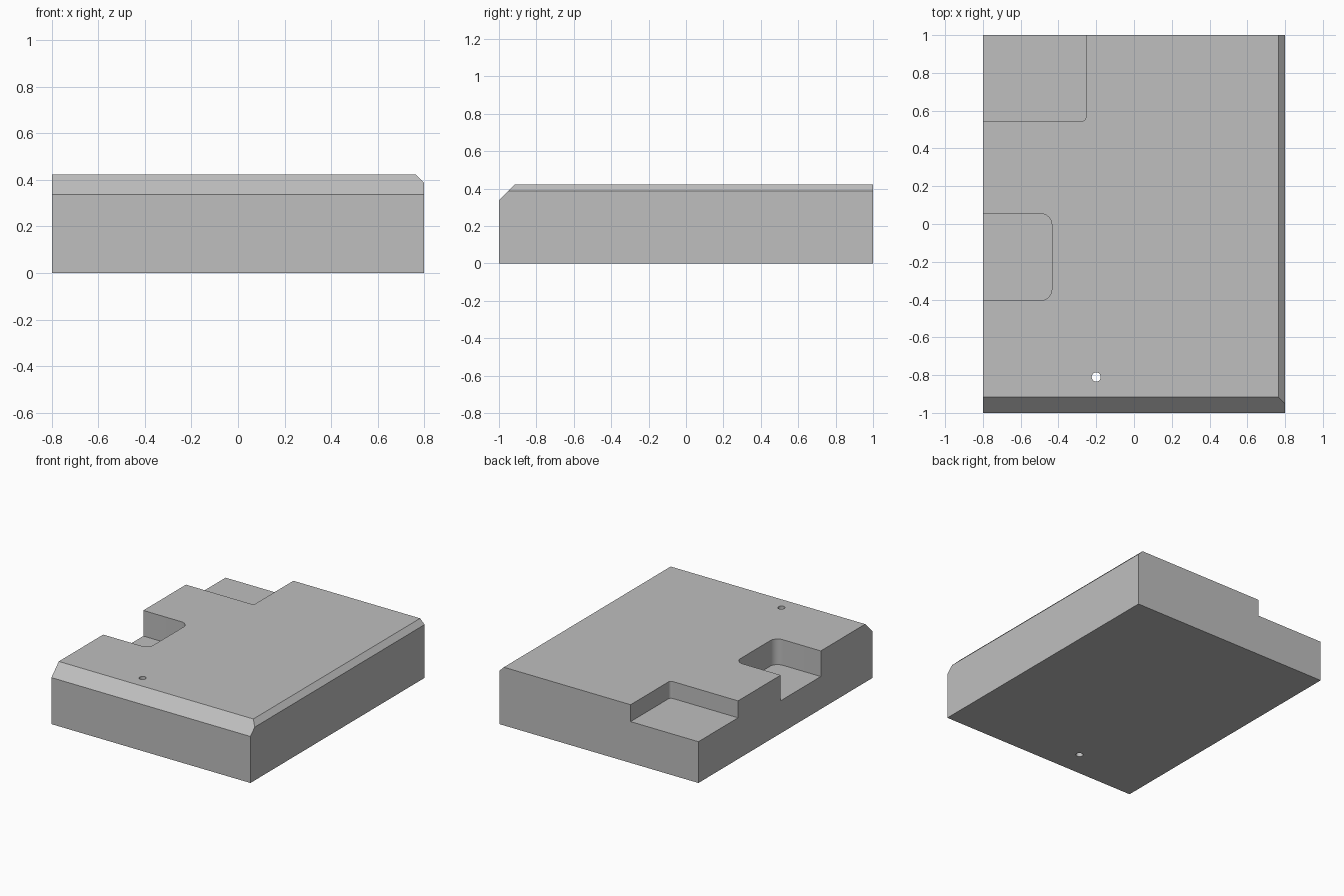
import bpy
import bmesh
import math
from mathutils import Vector, Matrix

if "Cube" in bpy.data.objects:
    bpy.data.objects.remove(bpy.data.objects["Cube"], do_unlink=True)

TOP = 0.423

grey = bpy.data.materials.new("plain grey")
grey.use_nodes = True
colour = (0.52, 0.52, 0.52, 1)
grey.diffuse_color = colour
grey.node_tree.nodes["Principled BSDF"].inputs["Base Color"].default_value = colour


def add_box(bm, low, high):
    """Fill bm with an axis-aligned box between two corners."""
    low, high = Vector(low), Vector(high)
    size = high - low
    matrix = Matrix.Translation((low + high) / 2) @ Matrix.Diagonal((*size, 1))
    bmesh.ops.create_cube(bm, size=1, matrix=matrix)


def finish(bm, name):
    bmesh.ops.recalc_face_normals(bm, faces=bm.faces)
    mesh = bpy.data.meshes.new(name)
    bm.to_mesh(mesh)
    bm.free()
    mesh.materials.append(grey)
    obj = bpy.data.objects.new(name, mesh)
    bpy.context.collection.objects.link(obj)
    return obj


def pocket(name, low, high, radius):
    """Box cutter whose inner (+x) upright edges are rounded."""
    bm = bmesh.new()
    add_box(bm, low, high)
    edges = [e for e in bm.edges
             if all(abs(v.co.x - high[0]) < 1e-4 for v in e.verts)
             and abs(e.verts[0].co.z - e.verts[1].co.z) > 0.01
             and e.verts[0].co.y < 0.9]
    bmesh.ops.bevel(bm, geom=edges, offset=radius, segments=10,
                    profile=0.5, affect='EDGES')
    return finish(bm, name)


def chamfer(bm, point, normal):
    """Slice off everything beyond a plane and close the cut."""
    cut = bmesh.ops.bisect_plane(bm, geom=bm.verts[:] + bm.edges[:] + bm.faces[:],
                                 plane_co=point, plane_no=normal, clear_outer=True)
    edges = [g for g in cut["geom_cut"] if isinstance(g, bmesh.types.BMEdge)]
    bmesh.ops.contextual_create(bm, geom=edges)


# Main block with front and left chamfers
bm = bmesh.new()
add_box(bm, (-0.8, -1, 0), (0.8, 1, TOP))
chamfer(bm, (0, -1, TOP - 0.085), (0, -1, 1))
chamfer(bm, (0.8, 0, TOP - 0.036), (1, 0, 1))
block = finish(bm, "block")

# Corner step, side pocket and small through hole
cutters = [
    pocket("corner_step_cutter", (-0.9, 0.545, 0.3), (-0.255, 1.1, 0.6), 0.02),
    pocket("side_pocket_cutter", (-0.9, -0.405, 0.237), (-0.435, 0.055, 0.6), 0.06),
]
bm = bmesh.new()
bmesh.ops.create_cone(bm, cap_ends=True, segments=32, radius1=0.024, radius2=0.024,
                      depth=1, matrix=Matrix.Translation((-0.2, -0.81, 0.2)))
cutters.append(finish(bm, "hole_cutter"))

bpy.ops.object.select_all(action='DESELECT')
bpy.context.view_layer.objects.active = block
block.select_set(True)
for cutter in cutters:
    cutter.hide_render = True
    mod = block.modifiers.new(cutter.name, 'BOOLEAN')
    mod.operation = 'DIFFERENCE'
    mod.solver = 'EXACT'
    mod.object = cutter
    bpy.ops.object.modifier_apply(modifier=mod.name)
    bpy.data.objects.remove(cutter, do_unlink=True)

# Smooth the rounded pocket corners only
bpy.ops.object.shade_smooth_by_angle(angle=math.radians(30))
